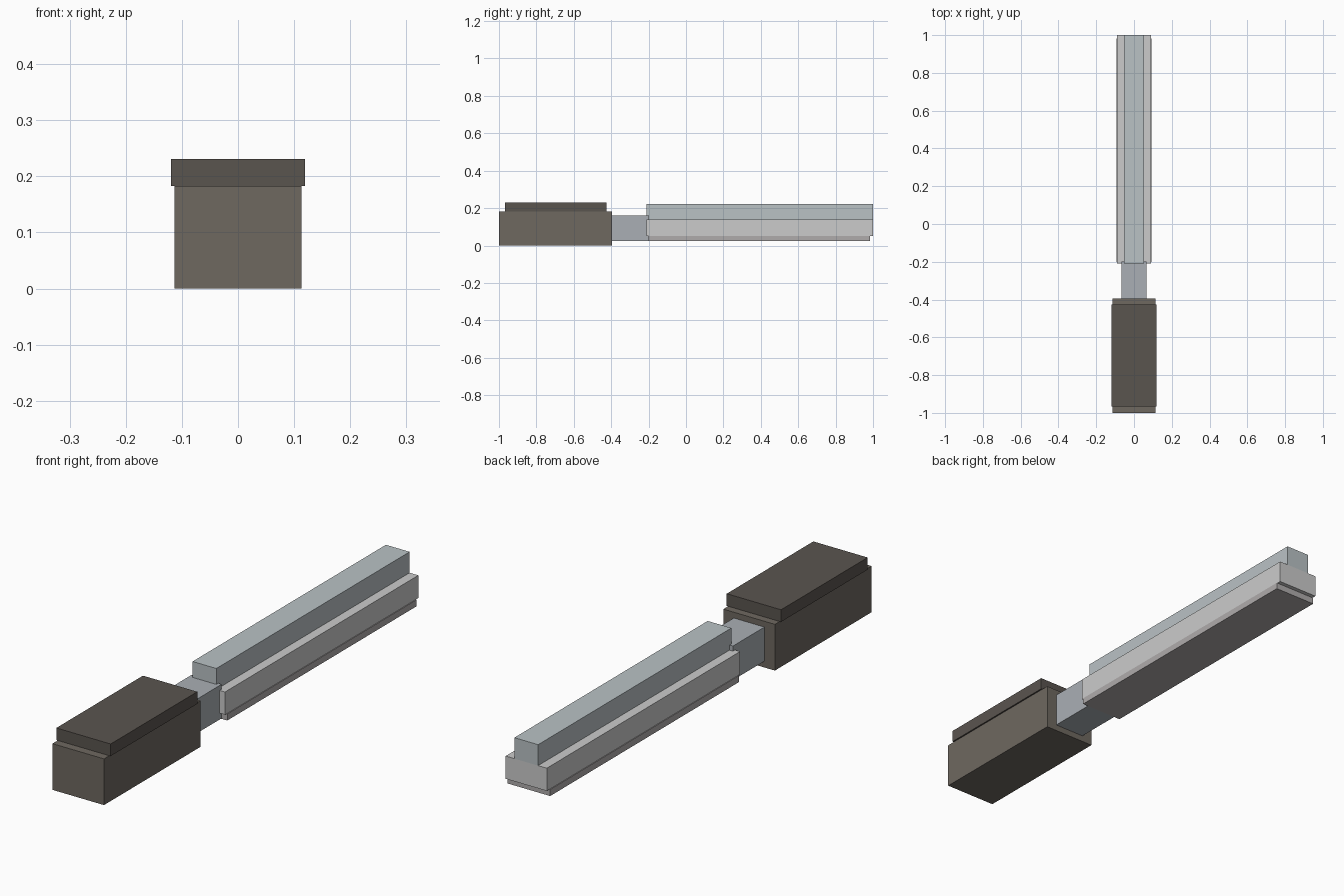
import bpy

if "Cube" in bpy.data.objects:
    bpy.data.objects.remove(bpy.data.objects["Cube"])


def material(name, rgb):
    mat = bpy.data.materials.new(name)
    mat.diffuse_color = (*rgb, 1)
    mat.use_nodes = True
    mat.node_tree.nodes["Principled BSDF"].inputs["Base Color"].default_value = mat.diffuse_color
    return mat


def box(name, half_width, y_range, z_range, mat):
    """Box centred on x = 0, spanning the given y and z ranges."""
    (y0, y1), (z0, z1) = y_range, z_range
    bpy.ops.mesh.primitive_cube_add(size=1)
    ob = bpy.context.object
    ob.name = name
    for v in ob.data.vertices:
        v.co = (v.co.x * 2 * half_width,
                (y0 + y1) / 2 + v.co.y * (y1 - y0),
                (z0 + z1) / 2 + v.co.z * (z1 - z0))
    ob.data.materials.append(mat)
    return ob


# Handle: block with a slightly wider, shorter cap
box("handle_body", 0.113, (-1.0, -0.395), (0.0, 0.183),
    material("handle_brown", (0.156, 0.138, 0.117)))
box("handle_cap", 0.119, (-0.967, -0.425), (0.183, 0.231),
    material("cap_brown", (0.102, 0.089, 0.078)))

# Neck joining handle and blade, set slightly into both
box("neck", 0.067, (-0.41, -0.198), (0.025, 0.16),
    material("neck_grey", (0.40, 0.43, 0.46)))

# Blade: wide bar, raised spine above, thin strip below
box("blade_bar", 0.09, (-0.21, 1.0), (0.05, 0.14),
    material("bar_grey", (0.63, 0.645, 0.645)))
box("blade_spine", 0.052, (-0.21, 1.0), (0.14, 0.223),
    material("spine_grey", (0.49, 0.54, 0.56)))
box("blade_underside_strip", 0.093, (-0.2, 0.983), (0.024, 0.05),
    material("strip_grey", (0.43, 0.41, 0.41)))
